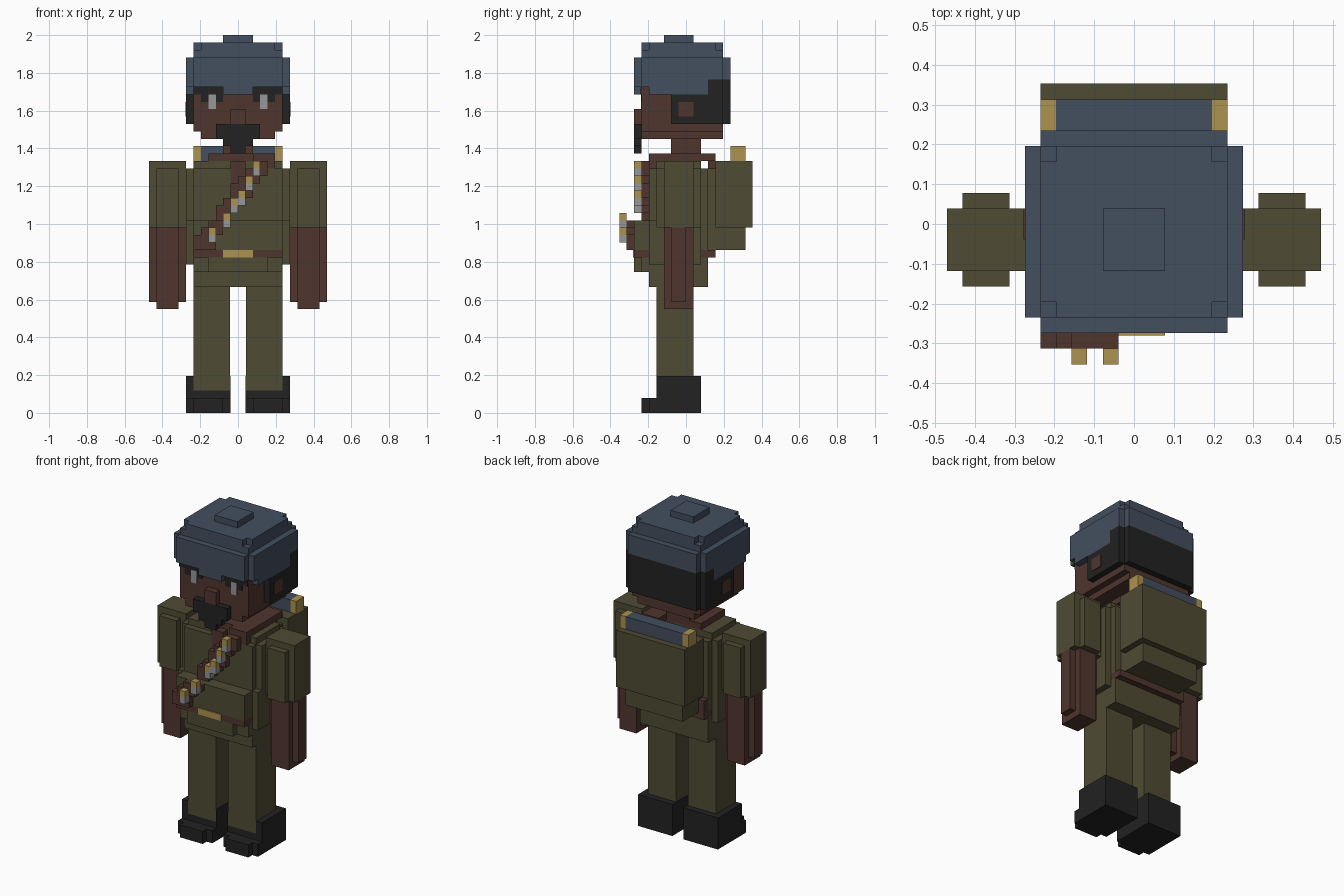
import bpy, bmesh
from mathutils import Matrix, Vector

if "Cube" in bpy.data.objects:
    bpy.data.objects.remove(bpy.data.objects["Cube"])

U = 2 / 51  # one block


def mat(name, rgb):
    m = bpy.data.materials.new(name)
    m.diffuse_color = (*rgb, 1)
    m.use_nodes = True
    m.node_tree.nodes["Principled BSDF"].inputs["Base Color"].default_value = m.diffuse_color
    return m


BLUE = mat("cap_blue", (0.056, 0.077, 0.114))
OLIVE = mat("olive", (0.078, 0.070, 0.034))
BROWN = mat("brown", (0.080, 0.035, 0.027))
BLACK = mat("black", (0.016, 0.016, 0.016))
GOLD = mat("gold", (0.42, 0.29, 0.08))
GREY = mat("grey", (0.30, 0.31, 0.32))


def part(name, material, boxes, mirror=False):
    """Blocks given as x0, x1, y0, y1, z0, z1 in block units."""
    bm = bmesh.new()
    for b in boxes:
        for s in ((1, -1) if mirror else (1,)):
            c = Vector((s * (b[0] + b[1]), b[2] + b[3], b[4] + b[5])) * U / 2
            d = Vector((b[1] - b[0], b[3] - b[2], b[5] - b[4])) * U
            bmesh.ops.create_cube(bm, size=1, matrix=Matrix.Translation(c) @ Matrix.Diagonal((*d, 1)))
    me = bpy.data.meshes.new(name)
    bm.to_mesh(me)
    bm.free()
    me.materials.append(material)
    ob = bpy.data.objects.new(name, me)
    bpy.context.collection.objects.link(ob)


# Boots and legs
part("boots", BLACK, [(1, 7, -4, 2, 0, 3), (6, 7, -4, 2, 3, 5), (1, 7, 1, 2, 3, 5),
                      (1, 1.05, -4, 2, 3, 5), (1, 7, -5, -4, 0, 2), (2, 6, -6, -5, 0, 2)], True)
part("legs", OLIVE, [(1.05, 6, -4, 1, 3, 17)], True)

# Jacket
part("jacket_skirt", OLIVE, [(-6, 6, -5, 3, 17, 21), (-4, 4, -7, -5, 19, 21),
                             (-6, 6, -6, -5, 19, 21)])
part("belt", BROWN, [(-6, 6, -7, 4, 21, 22)])
part("buckle", GOLD, [(-2, 2, -7.15, -7, 21, 22)])
part("jacket_belly", OLIVE, [(-6, 6, -7, 3, 22, 26), (-7, 7, -5, 2, 20, 26)])
part("jacket_chest", OLIVE, [(-6, 6, -5, 3, 26, 33), (-7, 7, -4, 2, 26, 33),
                             (-6, 6, -4, 2, 33, 34)])

# Arms
part("sleeves", OLIVE, [(7, 12, -3, 1, 25, 34), (8, 11, -4, 2, 25, 33)], True)
part("forearms", BROWN, [(7, 12, -2, 0, 15, 25), (8, 11, -3, 1, 14, 25)], True)

# Diagonal ammunition strap, front, shoulder and back
strap = []
for x in range(-6, 4):
    z = round(29.3 + 1.4 * (x + 0.5))
    lo, hi = max(z - 2, 22), min(z + 2, 34)
    if lo < 26:
        strap.append((x, x + 1, -8, -7, lo, min(max(hi, 24), 26)))
    if hi > 26:
        strap.append((x, x + 1, -6, -5, max(lo, 26), hi))
    strap.append((x, x + 1, 3, 4, lo, max(hi, 24)))
strap.append((2, 5, -5, 4, 34, 35))
strap.append((2, 5, -5, -4, 33, 34))
part("ammunition_strap", BROWN, strap)

rounds = [(2, 32, -7), (1, 30, -7), (0, 28, -7), (-1, 27, -7), (-2, 25, -9), (-4, 23, -9)]
part("round_cases", GREY, [(x, x + 1, y, y + 1, z, z + 1) for x, z, y in rounds])
part("round_tips", GOLD, [(x, x + 1, y, y + 1, z + 1, z + 2) for x, z, y in rounds])

# Backpack and bedroll
part("backpack", OLIVE, [(-6, 6, 4, 9, 25, 34), (-5, 5, 3, 8, 22, 25), (-5, 5, 3, 4, 25, 33)])
part("bedroll", BLUE, [(-5, 5, 6, 8, 34, 36)])
part("bedroll_ends", GOLD, [(5, 6, 6, 8, 34, 36)], True)

# Head and neck
part("neck", BROWN, [(-2, 2, -2, 2, 33, 37), (-4, 4, -4, 2, 34, 35), (-1, 1, -5.15, -4, 31, 34)])
part("head", BROWN, [(-6, 6, -6, 5, 38, 44), (-5, 5, -6, 5, 37, 38)])
part("nose", BROWN, [(-1, 1, -7, -6, 39, 41)])
part("moustache_beard", BLACK, [(-3, 3, -7, -6, 37, 39), (-2, 2, -7, -6, 36, 37),
                                (-1, 1, -7, -6, 35, 36)])
part("eyes", GREY, [(3, 4, -6.1, -6, 41, 43)], True)
part("brows", BLACK, [(2, 6, -6.15, -6, 43, 44), (2, 3, -6.1, -6, 42, 43),
                      (4, 5, -6.1, -6, 42, 43)], True)
part("hair", BLACK, [(6, 7, -2, 5, 39, 43), (6, 7, 3, 5, 43, 45), (0, 6, 5, 6, 39, 45)], True)
part("ears", BROWN, [(7, 7.1, -1, 1, 40, 42)], True)

# Cap
part("cap", BLUE, [(-6, 6, -6, 5, 44, 49), (-6, 6, -5, 4, 49, 50), (-5, 5, -6, 5, 49, 50),
                   (-6, 6, -7, -6, 44, 48), (-2, 2, -7, -6, 43, 44), (-6, 6, 5, 6, 45, 48)])
part("cap_sides", BLUE, [(6, 7, -5, 3, 43, 48), (6, 7, -6, -5, 44, 48), (6, 7, 3, 5, 45, 48)], True)
part("cap_button", BLUE, [(-2, 2, -3, 1, 50, 51)])
